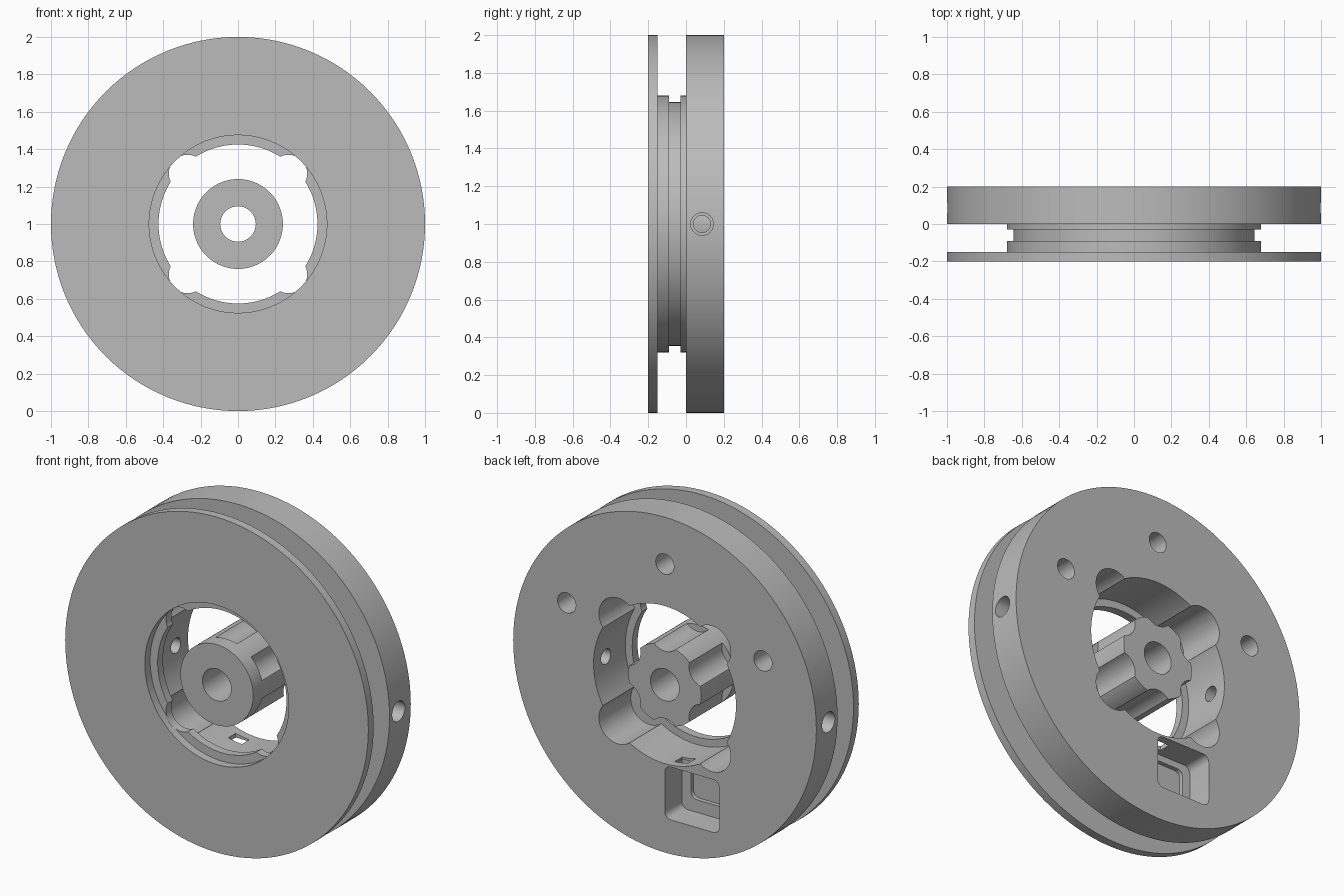
import bpy, bmesh, math
from mathutils import Matrix, Vector

if "Cube" in bpy.data.objects:
    bpy.data.objects.remove(bpy.data.objects["Cube"], do_unlink=True)

CENTRE = Vector((0, 0, 1))
grey = bpy.data.materials.new("plain grey")
grey.use_nodes = True
grey.diffuse_color = (0.5, 0.5, 0.5, 1)
grey.node_tree.nodes["Principled BSDF"].inputs["Base Color"].default_value = (0.5, 0.5, 0.5, 1)


def to_object(name, bm):
    bmesh.ops.recalc_face_normals(bm, faces=bm.faces)
    mesh = bpy.data.meshes.new(name)
    bm.to_mesh(mesh)
    bm.free()
    mesh.materials.append(grey)
    obj = bpy.data.objects.new(name, mesh)
    obj.location = CENTRE
    bpy.context.collection.objects.link(obj)
    return obj


def lathe(name, profile, steps=128):
    """Spin a closed (radius, y) outline around the y axis."""
    bm = bmesh.new()
    verts = [bm.verts.new((r, y, 0)) for r, y in profile]
    edges = [bm.edges.new((v, verts[i - 1])) for i, v in enumerate(verts)]
    bmesh.ops.spin(bm, geom=verts + edges, cent=(0, 0, 0), axis=(0, 1, 0),
                   angle=math.tau, steps=steps, use_merge=True)
    bmesh.ops.remove_doubles(bm, verts=bm.verts, dist=1e-5)
    return to_object(name, bm)


def rod(name, axis, a, b, radius, u=0, w=0, steps=48):
    """Cylinder from a to b along x or y, offset by u (other flat axis) and w (height)."""
    bm = bmesh.new()
    turn = Matrix.Rotation(math.pi / 2, 4, "X" if axis == "Y" else "Y")
    mid = (a + b) / 2
    spot = (u, mid, w) if axis == "Y" else (mid, u, w)
    bmesh.ops.create_cone(bm, cap_ends=True, segments=steps, radius1=radius,
                          radius2=radius, depth=b - a,
                          matrix=Matrix.Translation(spot) @ turn)
    return to_object(name, bm)


def box(name, low, high, corner):
    """Box whose edges along y are rounded."""
    low, high = Vector(low), Vector(high)
    bm = bmesh.new()
    bmesh.ops.create_cube(bm, size=1, matrix=Matrix.Translation((low + high) / 2)
                          @ Matrix.Diagonal((*(high - low), 1)))
    along = [e for e in bm.edges if abs(e.verts[0].co.y - e.verts[1].co.y) > 1e-4]
    bmesh.ops.bevel(bm, geom=along, offset=corner, segments=6, profile=0.5, affect="EDGES")
    return to_object(name, bm)


def cut(target, cutter):
    cutter.hide_render = True
    mod = target.modifiers.new("cut", "BOOLEAN")
    mod.operation, mod.solver, mod.object = "DIFFERENCE", "EXACT", cutter
    bpy.context.view_layer.objects.active = target
    bpy.ops.object.modifier_apply(modifier=mod.name)
    bpy.data.objects.remove(cutter, do_unlink=True)


# Grooved wheel: front flange, stepped waist, thick back disc, lipped bore
wheel = lathe("wheel_body", [
    (0.475, -0.2), (1, -0.2), (1, -0.15), (0.68, -0.15), (0.68, -0.09),
    (0.645, -0.09), (0.645, -0.03), (0.68, -0.03), (0.68, 0), (1, 0),
    (1, 0.2), (0.47, 0.2), (0.47, -0.1), (0.425, -0.1), (0.425, -0.15), (0.475, -0.15)])

# Four bore lobes: small through the front lip, large in the back cavity
for sx in (-1, 1):
    for sz in (-1, 1):
        cut(wheel, rod("lip_lobe", "Y", -0.16, 0, 0.1, 0.27 * sx, 0.27 * sz))
        cut(wheel, rod("bore_lobe", "Y", -0.1, 0.3, 0.125, 0.31 * sx, 0.31 * sz))

# Three blind holes in the back face
for angle in (26, 90, 154):
    a = math.radians(angle)
    cut(wheel, rod("back_hole", "Y", 0.04, 0.3, 0.06, 0.72 * math.cos(a), 0.72 * math.sin(a)))

# Radial screw holes through both sides of the rim
for s in (-1, 1):
    for near, far, radius in ((0.3, 1.2, 0.045), (0.75, 1.2, 0.06)):
        a, b = sorted((near * s, far * s))
        cut(wheel, rod("screw_hole", "X", a, b, radius, 0.085))

# Stepped back pocket with a slot into the bore
cut(wheel, box("pocket", (-0.36, 0.04, -0.795), (0, 0.3, -0.48), 0.04))
cut(wheel, box("pocket_step", (-0.31, 0.015, -0.72), (-0.06, 0.1, -0.52), 0.04))
cut(wheel, box("pocket_slot", (-0.12, 0.08, -0.55), (-0.03, 0.15, -0.4), 0.005))

# Loose centre hub with a hole and six flutes running out the back
hub = lathe("centre_hub", [(0.095, -0.2), (0.24, -0.2), (0.24, 0.2), (0.095, 0.2)], 96)
for i in range(6):
    a = math.radians(30 + 60 * i)
    cut(hub, rod("flute", "Y", -0.11, 0.3, 0.1, 0.3 * math.cos(a), 0.3 * math.sin(a)))

# Smooth curved walls, crisp edges
bpy.ops.object.select_all(action="DESELECT")
for obj in (wheel, hub):
    obj.select_set(True)
bpy.context.view_layer.objects.active = wheel
bpy.ops.object.shade_smooth_by_angle(angle=math.radians(30))
